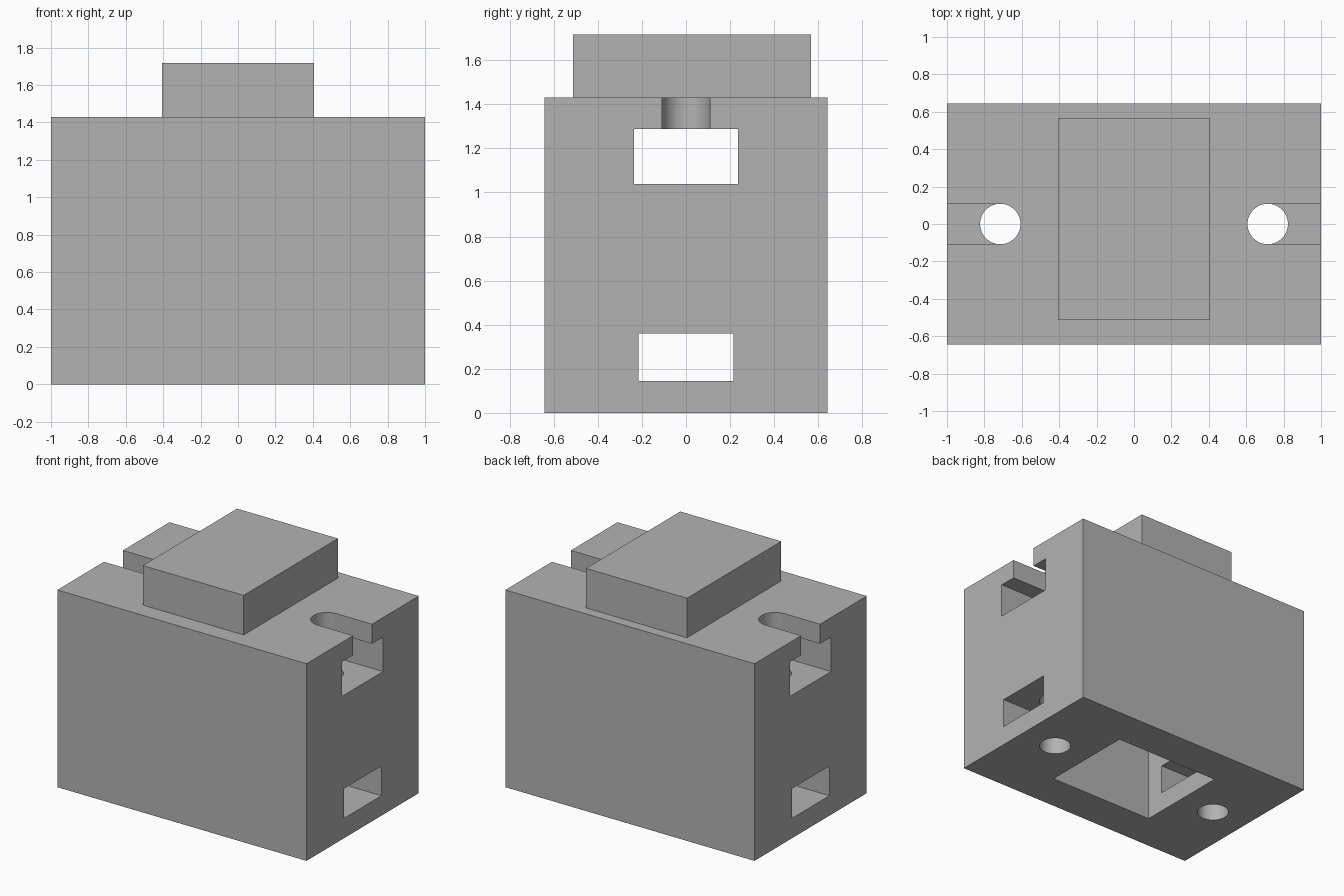
import bpy

if "Cube" in bpy.data.objects:
    bpy.data.objects.remove(bpy.data.objects["Cube"], do_unlink=True)

grey = bpy.data.materials.new("plain grey")
grey.use_nodes = True
grey.diffuse_color = (0.45, 0.45, 0.45, 1)
grey.node_tree.nodes["Principled BSDF"].inputs["Base Color"].default_value = grey.diffuse_color


def box(name, low, high):
    """Box between two opposite corners."""
    bpy.ops.mesh.primitive_cube_add(size=1)
    ob = bpy.context.object
    ob.name = name
    ob.location = [(a + b) / 2 for a, b in zip(low, high)]
    ob.scale = [b - a for a, b in zip(low, high)]
    bpy.ops.object.transform_apply(location=True, rotation=False, scale=True)
    ob.data.materials.append(grey)
    return ob


def cut(target, cutter):
    """Subtract the cutter from the target and discard it."""
    cutter.hide_render = True
    mod = target.modifiers.new("cut", "BOOLEAN")
    mod.operation = "DIFFERENCE"
    mod.solver = "EXACT"
    mod.object = cutter
    bpy.ops.object.select_all(action="DESELECT")
    bpy.context.view_layer.objects.active = target
    target.select_set(True)
    bpy.ops.object.modifier_apply(modifier=mod.name)
    bpy.data.objects.remove(cutter, do_unlink=True)


TOP = 1.43
LEDGE = 1.288      # underside of the top lip
HOLE_X = 0.715
HOLE_R = 0.108

# Housing with an open-bottomed cavity
housing = box("housing", (-1, -0.643, 0), (1, 0.643, TOP))
cut(housing, box("cavity", (-0.43, -0.355, -0.1), (0.43, 0.355, LEDGE)))

# Side windows running into the cavity
cut(housing, box("upper_window", (-1.1, -0.235, 1.038), (1.1, 0.235, LEDGE)))
cut(housing, box("lower_window", (-1.1, -0.215, 0.145), (1.1, 0.215, 0.36)))

# Screw holes, each with a slot through the top lip to the side
for side in (-1, 1):
    ends = sorted((side * HOLE_X, side * 1.1))
    cut(housing, box("slot", (ends[0], -HOLE_R, 1.2), (ends[1], HOLE_R, 1.5)))
    bpy.ops.mesh.primitive_cylinder_add(vertices=64, radius=HOLE_R, depth=2,
                                        location=(side * HOLE_X, 0, 0.7))
    hole = bpy.context.object
    hole.data.materials.append(grey)
    cut(housing, hole)

bpy.ops.object.select_all(action="DESELECT")
housing.select_set(True)
bpy.context.view_layer.objects.active = housing
bpy.ops.object.shade_smooth_by_angle(angle=0.5)

# Raised block on top
box("top_block", (-0.405, -0.513, TOP), (0.405, 0.567, 1.717))
